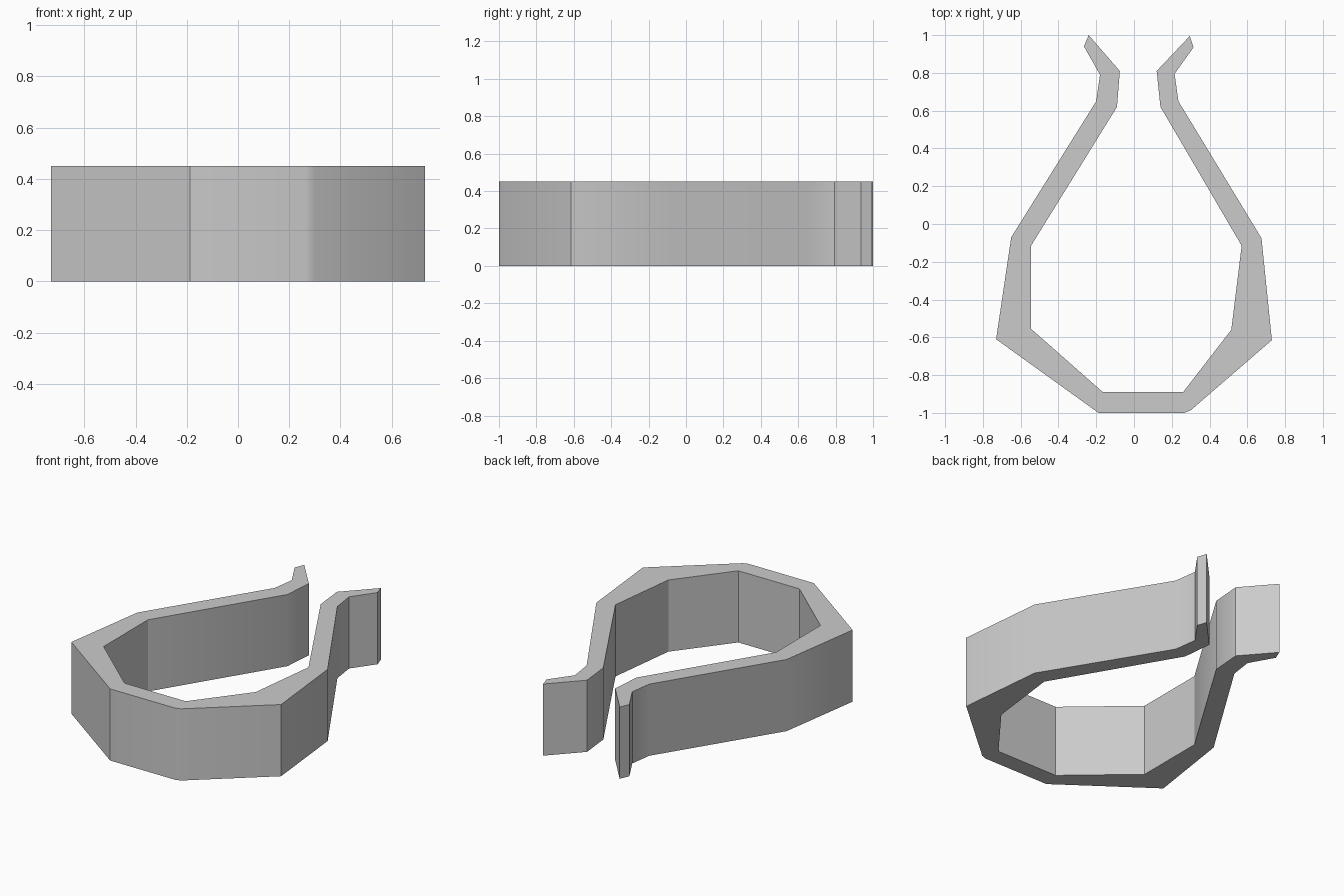
import bpy
import bmesh
import math

cube = bpy.data.objects.get("Cube")
if cube:
    bpy.data.objects.remove(cube, do_unlink=True)

HEIGHT = 0.45

# Plain grey plastic
grey = bpy.data.materials.new("light_grey")
grey.use_nodes = True
colour = (0.6, 0.6, 0.6, 1)
grey.diffuse_color = colour
grey.node_tree.nodes["Principled BSDF"].inputs["Base Color"].default_value = colour

# Clip outline: outer wall from left tip round the base to the right tip
outer = [(0.315, 0.935), (0.215, 0.795), (0.235, 0.65), (0.675, -0.075),
         (0.73, -0.615), (0.298, -0.988), (0.265, -1), (-0.188, -1),
         (-0.73, -0.61), (-0.65, -0.07), (-0.2, 0.65), (-0.18, 0.79),
         (-0.265, 0.94)]
# Inner wall, back from the right tip to the left tip
inner = [(-0.24, 1), (-0.075, 0.81), (-0.09, 0.62), (-0.545, -0.115),
         (-0.545, -0.555), (-0.165, -0.89), (0.26, -0.89), (0.515, -0.56),
         (0.57, -0.115), (0.14, 0.62), (0.12, 0.81), (0.295, 0.995)]

# Extrude the outline into the spring clip
bm = bmesh.new()
base = bm.faces.new([bm.verts.new((x, y, 0)) for x, y in outer + inner])
walls = bmesh.ops.extrude_face_region(bm, geom=[base], use_keep_orig=True)
top = [v for v in walls["geom"] if isinstance(v, bmesh.types.BMVert)]
bmesh.ops.translate(bm, verts=top, vec=(0, 0, HEIGHT))
bmesh.ops.recalc_face_normals(bm, faces=bm.faces)
mesh = bpy.data.meshes.new("spring_clip")
bm.to_mesh(mesh)
bm.free()
mesh.materials.append(grey)

clip = bpy.data.objects.new("spring_clip", mesh)
bpy.context.collection.objects.link(clip)
bpy.ops.object.select_all(action="DESELECT")
clip.select_set(True)
bpy.context.view_layer.objects.active = clip
bpy.ops.object.shade_smooth_by_angle(angle=math.radians(30))
